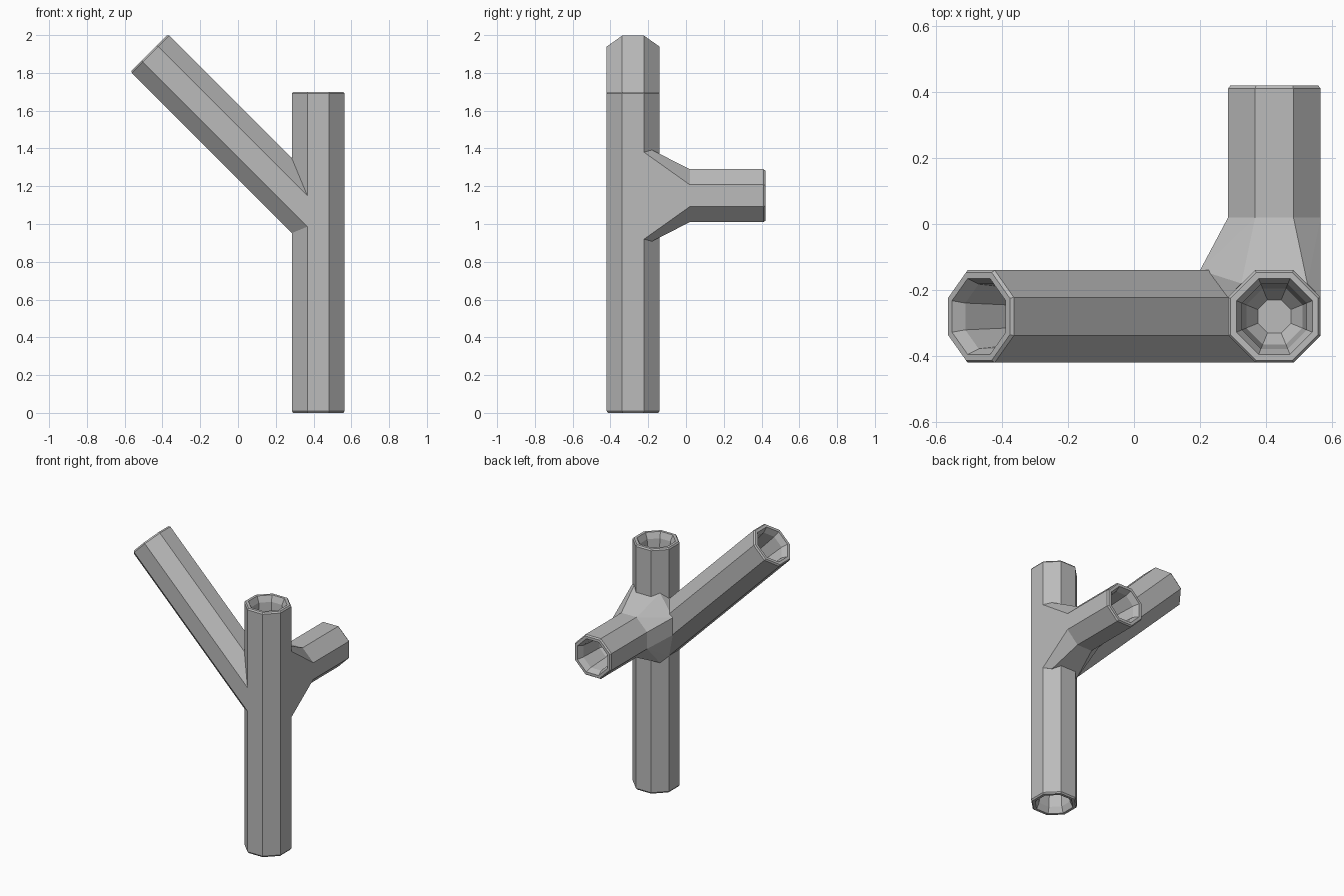
import bpy, bmesh, math
from mathutils import Vector, Matrix

old = bpy.data.objects.get("Cube")
if old:
    bpy.data.objects.remove(old)

grey = bpy.data.materials.new("plain_grey")
grey.use_nodes = True
grey.diffuse_color = (0.5, 0.5, 0.5, 1)
grey.node_tree.nodes["Principled BSDF"].inputs["Base Color"].default_value = (0.5, 0.5, 0.5, 1)

A = 0.14                       # half the width across flats
S = A * math.tan(math.pi / 8)  # half the width of one flat
CX, CY, CZ = 0.425, -0.28, 1.15

# Socket profile from the outer wall into the bore: (half width, depth)
SOCKET = [(A, 0.01), (0.133, 0), (0.115, 0), (0.098, 0.04), (0.085, 0.2), (0.05, 0.25)]


def finish(name, bm):
    bmesh.ops.recalc_face_normals(bm, faces=bm.faces)
    mesh = bpy.data.meshes.new(name)
    bm.to_mesh(mesh)
    bm.free()
    mesh.materials.append(grey)
    obj = bpy.data.objects.new(name, mesh)
    bpy.context.collection.objects.link(obj)
    return obj


def pipe(name, start, end, side, both_ends=False):
    """Eight-sided pipe with a socket at its end, or at both ends."""
    start, end, v = Vector(start), Vector(end), Vector(side)
    length = (end - start).length
    w = (end - start).normalized()
    u = v.cross(w)
    rings = [(r, d) for r, d in reversed(SOCKET)] if both_ends else [(A, 0)]
    rings += [(r, length - d) for r, d in SOCKET]
    bm = bmesh.new()
    loops = []
    for half, z in rings:
        rad = half / math.cos(math.pi / 8)
        loop = []
        for i in range(8):
            t = (i + 0.5) * math.pi / 4
            loop.append(bm.verts.new(start + u * rad * math.cos(t) + v * rad * math.sin(t) + w * z))
        loops.append(loop)
    for a, b in zip(loops, loops[1:]):
        for i in range(8):
            j = (i + 1) % 8
            bm.faces.new((a[i], a[j], b[j], b[i]))
    bm.faces.new(loops[0])
    bm.faces.new(loops[-1])
    return finish(name, bm)


# The three pipes
body = pipe("branching_connector", (CX, CY, 0), (CX, CY, 1.7), (0, 1, 0), True)
slanted = pipe("slanted_branch", (CX, CY, 1.01), (-0.47, CY, 1.905), (0, 1, 0))
rear = pipe("rear_branch", (CX, -0.2, CZ), (CX, 0.42, CZ), (0, 0, 1))

# Flared collar between the rear branch and the other two pipes
points = [(CX + sx * a, 0.02, CZ + sz * b)
          for a, b in ((A, S), (S, A)) for sx in (-1, 1) for sz in (-1, 1)]
for sz in (-1, 1):
    points += [(CX + A, CY + S, CZ + sz * 0.23),
               (CX + 0.1, -0.18, CZ + sz * 0.242),
               (CX - 0.1, -0.18, CZ + sz * 0.242),
               (CX - A, CY + S, CZ + sz * 0.2)]
points += [(0.2, -0.14, 1.27), (0.2, -0.14, 1.15)]
bm = bmesh.new()
for p in points:
    bm.verts.new(p)
hull = bmesh.ops.convex_hull(bm, input=bm.verts)
loose = {g for g in hull["geom_interior"] if isinstance(g, bmesh.types.BMVert)}
bmesh.ops.delete(bm, geom=list(loose), context='VERTS')
collar = finish("flared_collar", bm)

# Merge all parts into one clean shell
for part in (slanted, collar, rear):
    mod = body.modifiers.new("join_" + part.name, 'BOOLEAN')
    mod.operation = 'UNION'
    mod.solver = 'EXACT'
    mod.object = part
bpy.context.view_layer.update()
graph = bpy.context.evaluated_depsgraph_get()
merged = bpy.data.meshes.new_from_object(body.evaluated_get(graph))
body.modifiers.clear()
body.data = merged
for part in (slanted, collar, rear):
    bpy.data.objects.remove(part)

bm = bmesh.new()
bm.from_mesh(merged)
bmesh.ops.remove_doubles(bm, verts=bm.verts, dist=0.0005)
bmesh.ops.dissolve_limit(bm, angle_limit=math.radians(1), verts=bm.verts, edges=bm.edges)
bm.to_mesh(merged)
bm.free()
merged.materials.clear()
merged.materials.append(grey)
for poly in merged.polygons:
    poly.material_index = 0
    poly.use_smooth = False
